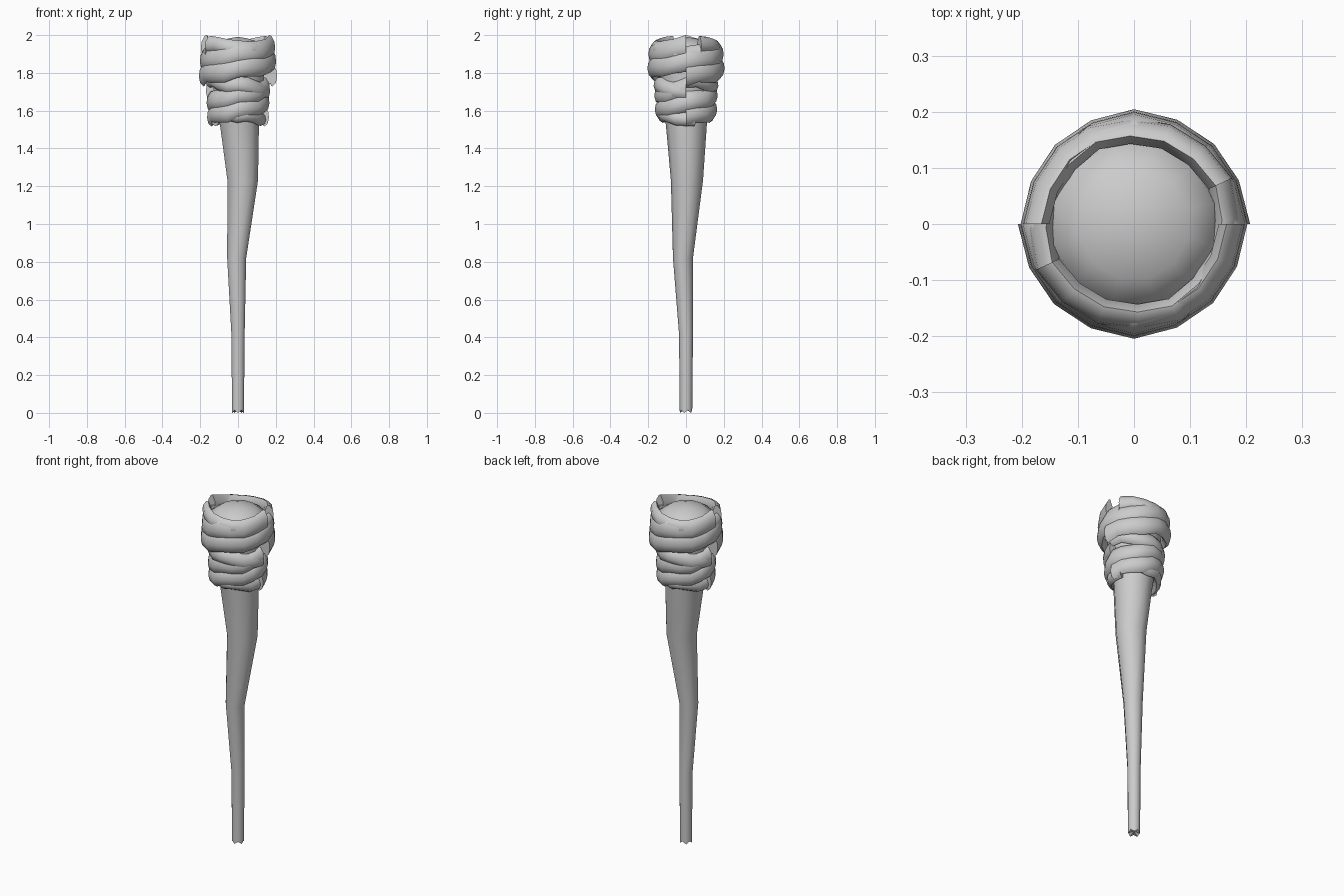
import bpy, bmesh, math

if "Cube" in bpy.data.objects:
    bpy.data.objects.remove(bpy.data.objects["Cube"])

mat = bpy.data.materials.new("plain grey")
mat.diffuse_color = (0.6, 0.6, 0.6, 1)
mat.use_nodes = True
mat.node_tree.nodes["Principled BSDF"].inputs["Base Color"].default_value = mat.diffuse_color


def finish(name, bm, angle):
    bmesh.ops.recalc_face_normals(bm, faces=bm.faces)
    me = bpy.data.meshes.new(name)
    bm.to_mesh(me)
    bm.free()
    me.materials.append(mat)
    ob = bpy.data.objects.new(name, me)
    bpy.context.collection.objects.link(ob)
    bpy.ops.object.select_all(action='DESELECT')
    ob.select_set(True)
    bpy.context.view_layer.objects.active = ob
    bpy.ops.object.shade_smooth_by_angle(angle=math.radians(angle))
    return ob


def skin(bm, rings):
    for a, b in zip(rings, rings[1:]):
        n = len(a)
        for i in range(n):
            j = (i + 1) % n
            bm.faces.new((a[i], a[j], b[j], b[i]))


def lathe(name, sections, sides, ragged=0.0, angle=45):
    """Loft circles (x, y, z, radius); ragged drops every other bottom vertex."""
    bm = bmesh.new()
    rings = []
    for k, (x, y, z, r) in enumerate(sections):
        ring = []
        for i in range(sides):
            t = 2 * math.pi * (i + 0.5) / sides
            drop = ragged if k == 0 and i % 2 else 0
            ring.append(bm.verts.new((x + r * math.cos(t), y + r * math.sin(t), z - drop)))
        rings.append(ring)
    skin(bm, rings)
    for ring, s, dz in ((rings[0], sections[0], 0.005), (rings[-1], sections[-1], 0.008)):
        c = bm.verts.new((s[0], s[1], s[2] + dz))
        for i in range(sides):
            bm.faces.new((ring[i], ring[(i + 1) % sides], c))
    return finish(name, bm, angle)


# lens-shaped cross-section of a cloth strip: (radial offset, fraction of width)
LENS = [(0.0, -0.5), (0.019, -0.36), (0.026, -0.08), (0.022, 0.2), (0.006, 0.46),
        (-0.006, 0.5), (-0.02, 0.2), (-0.02, -0.25)]


def wrap(name, start, turns, z0, z1, r0, r1, width):
    """Cloth strip winding from start angle (degrees), 16 steps per turn."""
    bm = bmesh.new()
    steps = max(2, round(abs(turns) * 16))
    rings = []
    for s in range(steps + 1):
        f = s / steps
        t = math.radians(start) + 2 * math.pi * turns * f
        r = r0 + (r1 - r0) * f + (0.004 if s % 4 == 0 else 0)
        z = z0 + (z1 - z0) * f + 0.006 * math.sin(s * 1.7)
        w = width * (1 + 0.08 * math.cos(s * 2.3))
        rings.append([bm.verts.new(((r + d) * math.cos(t), (r + d) * math.sin(t), z + w * h))
                      for d, h in LENS])
    skin(bm, rings)
    bm.faces.new(rings[0])
    bm.faces.new(rings[-1])
    return finish(name, bm, 50)


# slightly crooked wooden handle
lathe("handle", [(0, 0, 0.015, 0.033), (0, 0, 0.42, 0.037), (-0.007, -0.016, 0.82, 0.053),
                 (0.025, 0.005, 1.23, 0.085), (0.008, 0.002, 1.52, 0.108),
                 (0, 0, 1.62, 0.12)], 10, ragged=0.015)

# core of the head, with a low dome on top
lathe("head_core", [(0, 0, 1.56, 0.118), (0, 0, 1.72, 0.135), (0, 0, 1.9, 0.155),
                    (0, 0, 1.935, 0.147), (0, 0, 1.968, 0.1), (0, 0, 1.983, 0.05)], 12, angle=60)

# cloth strips, each wound twice at opposite sides of the head
for k in range(2):
    a = 180 * k
    tag = "ab"[k]
    # upper layer, spiral rising counter-clockwise
    wrap("upper_wrap_" + tag, 180 + a, 1.0, 1.79, 1.935, 0.177, 0.167, 0.115)
    # strip crossing the top rim the other way
    wrap("rim_wrap_" + tag, 205 + a, 0.5, 1.95, 1.90, 0.163, 0.163, 0.085)
    # inner crossing strip below the upper layer
    wrap("middle_wrap_" + tag, 180 + a, 0.5, 1.77, 1.70, 0.143, 0.14, 0.09)
    # lower layer
    wrap("lower_wrap_" + tag, 180 + a, 1.0, 1.572, 1.715, 0.134, 0.139, 0.105)
    # crossing strip at the bottom edge
    wrap("bottom_wrap_" + tag, 200 + a, 0.5, 1.60, 1.555, 0.122, 0.122, 0.08)
